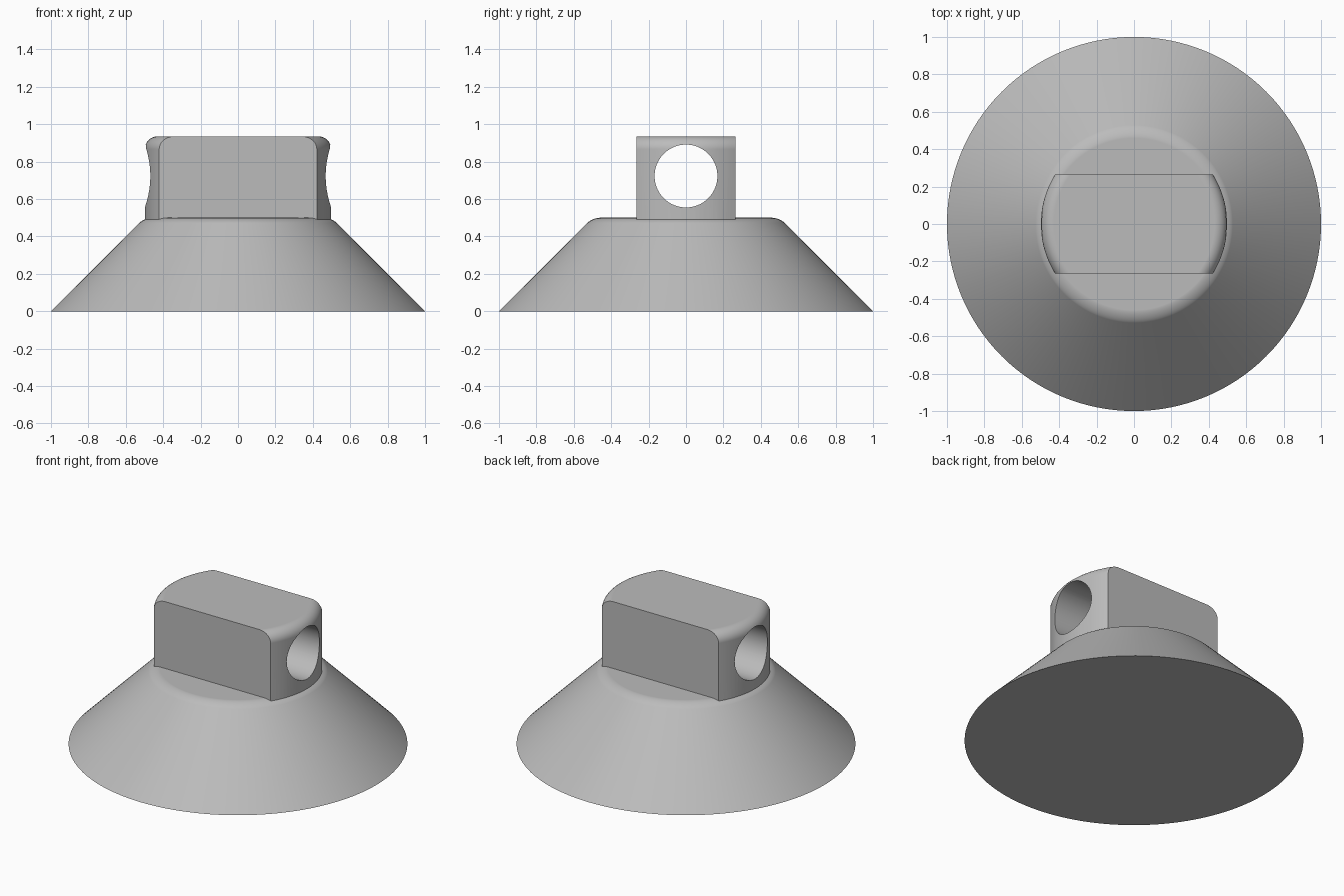
import bpy, bmesh, math
from mathutils import Matrix

cube = bpy.data.objects.get("Cube")
if cube:
    bpy.data.objects.remove(cube, do_unlink=True)

grey = bpy.data.materials.new("grey plastic")
grey.use_nodes = True
colour = (0.5, 0.5, 0.5, 1)
grey.diffuse_color = colour
grey.node_tree.nodes["Principled BSDF"].inputs["Base Color"].default_value = colour


def add_object(name, bm):
    bmesh.ops.recalc_face_normals(bm, faces=bm.faces)
    mesh = bpy.data.meshes.new(name)
    bm.to_mesh(mesh)
    bm.free()
    mesh.materials.append(grey)
    obj = bpy.data.objects.new(name, mesh)
    bpy.context.collection.objects.link(obj)
    return obj


def turned(name, bottom_r, top_r, z0, z1, fillet, steps=8, segments=128):
    """Solid frustum whose top rim is rounded by a bevel."""
    bm = bmesh.new()
    bmesh.ops.create_cone(bm, cap_ends=True, segments=segments, radius1=bottom_r,
                          radius2=top_r, depth=z1 - z0,
                          matrix=Matrix.Translation((0, 0, (z0 + z1) / 2)))
    rim = [e for e in bm.edges if all(v.co.z > z1 - 1e-4 for v in e.verts)]
    bmesh.ops.bevel(bm, geom=rim, offset=fillet, offset_type='OFFSET',
                    segments=steps, profile=0.5, affect='EDGES')
    return add_object(name, bm)


def boolean(obj, cutter, operation):
    mod = obj.modifiers.new(operation.title(), 'BOOLEAN')
    mod.operation = operation
    mod.solver = 'EXACT'
    mod.object = cutter
    bpy.ops.object.select_all(action='DESELECT')
    bpy.context.view_layer.objects.active = obj
    obj.select_set(True)
    bpy.ops.object.modifier_apply(modifier=mod.name)
    bpy.data.objects.remove(cutter, do_unlink=True)


# Conical foot with a softened upper rim
body = turned("conical_foot", 1.0, 0.5, 0, 0.5, 0.04)

# Lug: rounded drum trimmed to a flat-sided slab
lug = turned("lug", 0.498, 0.498, 0.46, 0.935, 0.068)
bm = bmesh.new()
bmesh.ops.create_cube(bm, size=1, matrix=Matrix.Translation((0, 0, 0.7))
                      @ Matrix.Diagonal((2, 0.53, 2, 1)))
boolean(lug, add_object("slab_cutter", bm), 'INTERSECT')

# Cross hole through the lug
bm = bmesh.new()
bmesh.ops.create_cone(bm, cap_ends=True, segments=96, radius1=0.168, radius2=0.168,
                      depth=2, matrix=Matrix.Translation((0, 0, 0.723))
                      @ Matrix.Rotation(math.pi / 2, 4, 'Y'))
boolean(lug, add_object("hole_cutter", bm), 'DIFFERENCE')

# One watertight body, smooth with crisp edges
boolean(body, lug, 'UNION')
body.name = "conical_foot_with_lug"
bpy.ops.object.shade_smooth_by_angle(angle=math.radians(30))
weighted = body.modifiers.new("Weighted Normals", 'WEIGHTED_NORMAL')
weighted.keep_sharp = True
